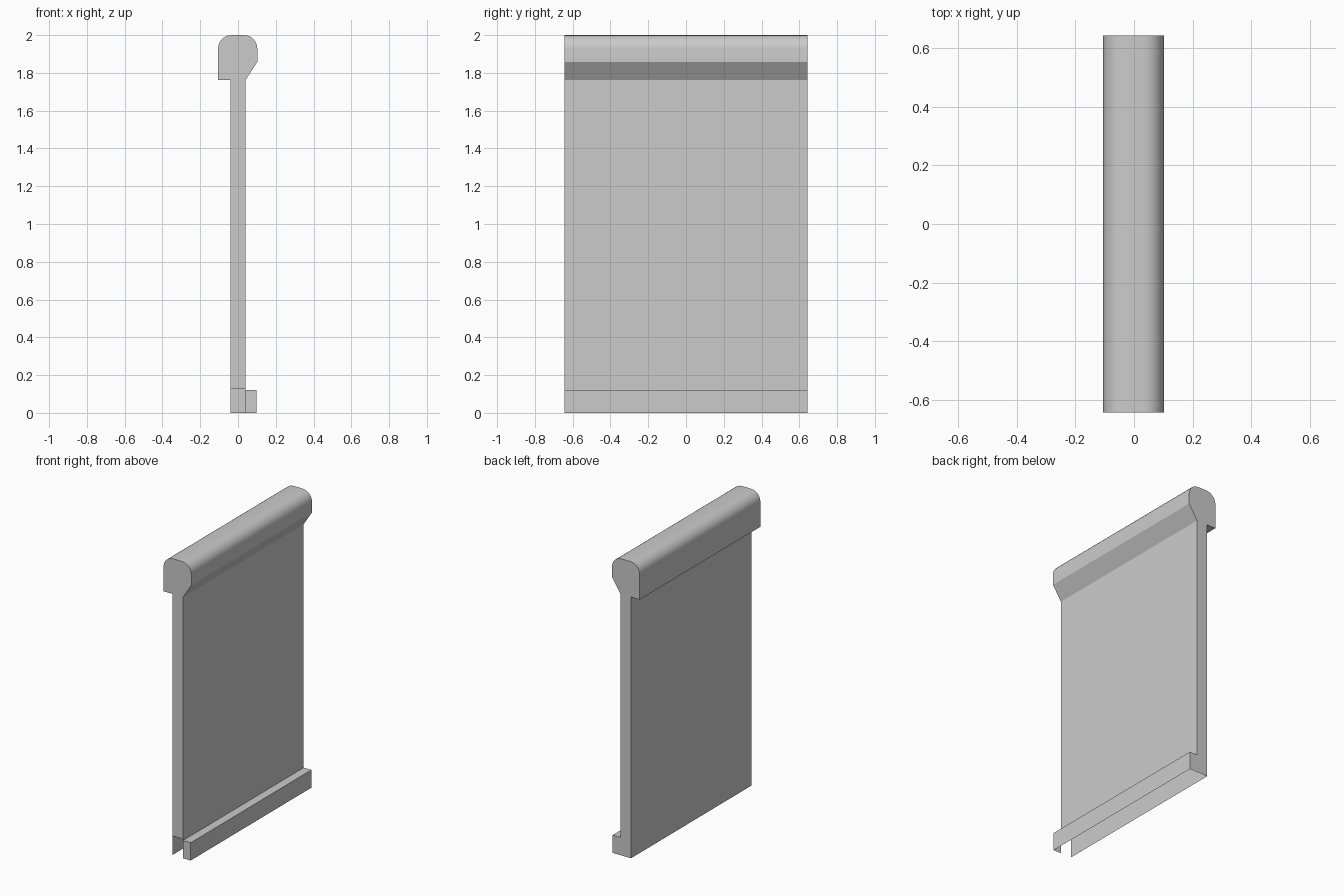
import bpy, bmesh, math

if "Cube" in bpy.data.objects:
    bpy.data.objects.remove(bpy.data.objects["Cube"])

HALF = 0.643  # half length along y


def arc(cx, cz, r, a0, a1, n=6):
    return [(cx + r * math.cos(math.radians(a0 + (a1 - a0) * i / n)),
             cz + r * math.sin(math.radians(a0 + (a1 - a0) * i / n))) for i in range(n + 1)]


def shell(name, outline, front_end, back_end):
    """Extrude an open outline along y, then close each end with its own polygon."""
    bm = bmesh.new()
    front = [bm.verts.new((x, -HALF, z)) for x, z in outline]
    back = [bm.verts.new((x, HALF, z)) for x, z in outline]
    for i in range(len(outline) - 1):
        bm.faces.new((front[i], back[i], back[i + 1], front[i + 1]))
    for y, end in ((-HALF, front_end), (HALF, back_end)):
        pts = end if y < 0 else end[::-1]
        bm.faces.new([bm.verts.new((x, y, z)) for x, z in pts])
    bmesh.ops.remove_doubles(bm, verts=bm.verts[:], dist=1e-5)
    mesh = bpy.data.meshes.new(name)
    bm.to_mesh(mesh)
    bm.free()
    obj = bpy.data.objects.new(name, mesh)
    bpy.context.collection.objects.link(obj)
    bpy.ops.object.select_all(action='DESELECT')
    obj.select_set(True)
    bpy.context.view_layer.objects.active = obj
    bpy.ops.object.shade_smooth_by_angle(angle=math.radians(25))
    return obj


# Wall panel with rounded cap: outline counter-clockwise seen from the front
upper = [(0.04, 0.13), (0.04, 1.762), (0.102, 1.858)]
upper += arc(0.032, 1.93, 0.07, 0, 90)
upper += arc(-0.035, 1.93, 0.07, 90, 180)
upper += [(-0.105, 1.762), (-0.04, 1.762), (-0.04, 0.13)]
wall = [(0.04, 0.12)] + upper + [(-0.04, 0)]
# the front end stops above the floor, the back end is full height
shell("wall_panel", wall, upper, wall + [(0.04, 0)])

# Baseboard: hollow, open underneath and towards the wall
board = [(0.097, 0), (0.097, 0.12), (0.04, 0.12)]
shell("baseboard", board, board + [(0.04, 0)], board + [(0.04, 0)])
